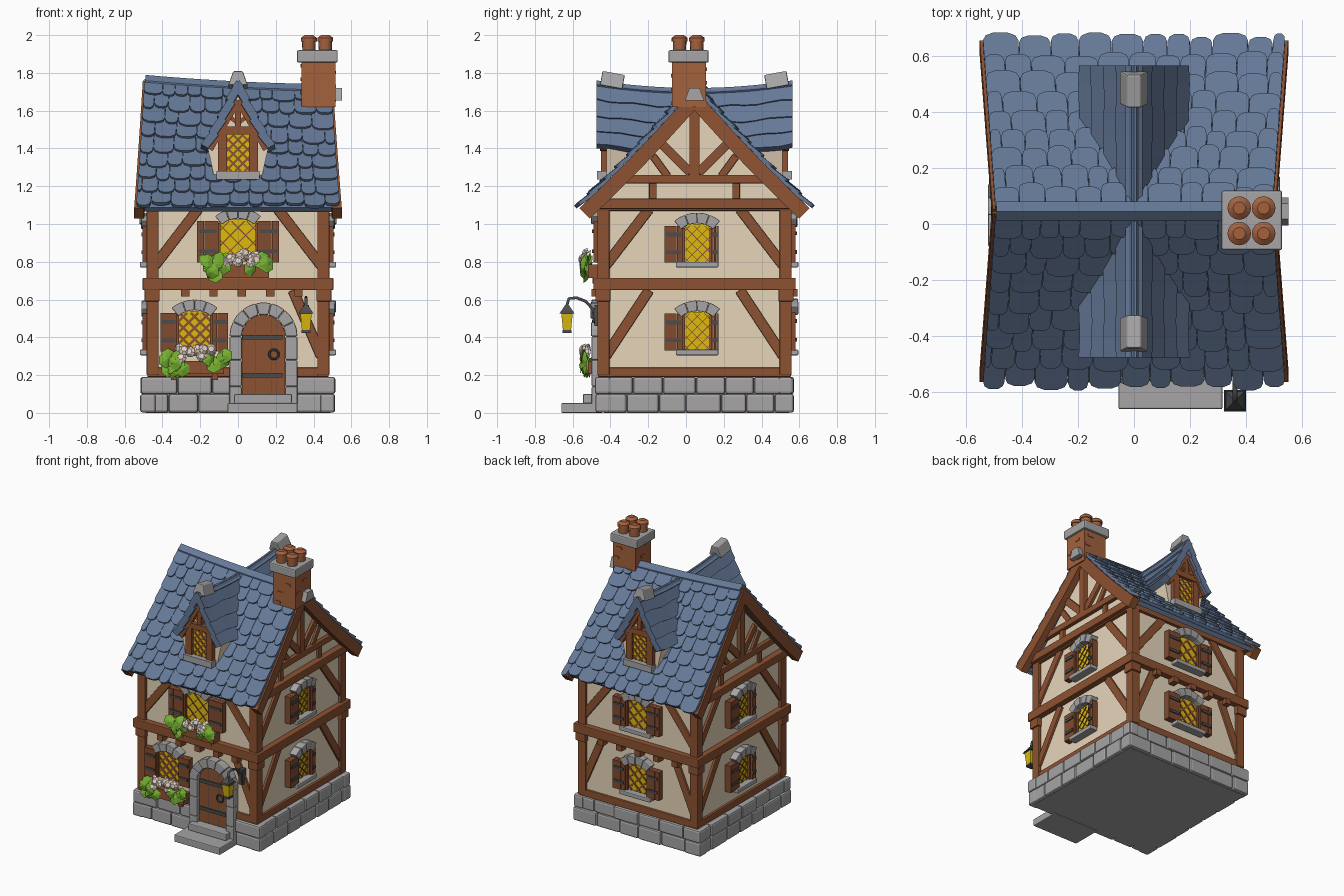
import bpy, bmesh, math, random
from mathutils import Matrix, Vector

random.seed(4)
if "Cube" in bpy.data.objects:
    bpy.data.objects.remove(bpy.data.objects["Cube"], do_unlink=True)

COLOURS = {
    "roof_blue": (0.13, 0.19, 0.31), "timber_brown": (0.265, 0.084, 0.031),
    "shutter_brown": (0.225, 0.07, 0.028), "plaster_cream": (0.83, 0.69, 0.51),
    "stone_grey": (0.385, 0.375, 0.38), "glass_yellow": (0.72, 0.5, 0.004),
    "leaf_green": (0.18, 0.43, 0.03), "petal_white": (0.9, 0.75, 0.66),
    "iron_dark": (0.07, 0.072, 0.075), "brick_red": (0.37, 0.12, 0.048)}
MATS = {}
for key, col in COLOURS.items():
    m = bpy.data.materials.new(key)
    m.use_nodes = True
    m.diffuse_color = (*col, 1)
    m.node_tree.nodes["Principled BSDF"].inputs["Base Color"].default_value = (*col, 1)
    MATS[key] = m

BLUE, TIMBER, SHUTTER, CREAM, STONE, GLASS, LEAF, PETAL, IRON, BRICK = COLOURS
CY = 0.045          # house centre line in y
parts = {}


def part(name, mat):
    return parts.setdefault(name, (bmesh.new(), mat))[0]


def frame(angle, dist):
    """Wall frame: local x across, -y outward, z up."""
    return (Matrix.Translation((0, CY, 0)) @ Matrix.Rotation(math.radians(angle), 4, 'Z')
            @ Matrix.Translation((0, -dist, 0)))


def solid(name, mat, low, high):
    bm = part(name, mat)
    a, b = [bm.verts.new(p) for p in low], [bm.verts.new(p) for p in high]
    bm.faces.new(a[::-1])
    bm.faces.new(b)
    for i in range(len(a)):
        j = (i + 1) % len(a)
        bm.faces.new((a[i], a[j], b[j], b[i]))


def poly(name, mat, M, pts, d0, d1):
    solid(name, mat, *[[M @ Vector((u, -d, z)) for u, z in pts] for d in (d0, d1)])


def rect(name, mat, M, u0, u1, z0, z1, d0, d1):
    poly(name, mat, M, [(u0, z0), (u1, z0), (u1, z1), (u0, z1)], d0, d1)


def beam(name, mat, M, p, q, width, d0, d1):
    p, q = Vector(p), Vector(q)
    n = (q - p).orthogonal().normalized() * width / 2
    poly(name, mat, M, [p - n, q - n, q + n, p + n], d0, d1)


def box(name, mat, x0, x1, y0, y1, z0, z1):
    rect(name, mat, Matrix(), x0, x1, z0, z1, -y0, -y1)


def cone(name, mat, loc, r1, r2, depth, seg, rot=Matrix()):
    bmesh.ops.create_cone(part(name, mat), cap_ends=True, segments=seg, radius1=r1, radius2=r2,
                          depth=depth, matrix=Matrix.Translation(loc) @ rot)


def shell(name, mat, f, us, vs, h0, h1):
    for u0, u1 in zip(us, us[1:]):
        for v0, v1 in zip(vs, vs[1:]):
            quad = [(u0, v0), (u1, v0), (u1, v1), (u0, v1)]
            solid(name, mat, [f(u, v, h0) for u, v in quad], [f(u, v, h1) for u, v in quad])


def steps(a, b, n):
    return [a + (b - a) * i / n for i in range(n + 1)]


def arch(name, M, u, zc, r0, r1, a0, a1, n, d):
    """Ring of wedge stones."""
    for a, b in zip(steps(a0, a1, n), steps(a0, a1, n)[1:]):
        angs = [math.radians(t) for t in (a + 0.2, (a + b) / 2, b - 0.2)]
        pts = [(u + r1 * math.cos(t), zc + r1 * math.sin(t)) for t in angs]
        pts += [(u + r0 * math.cos(t), zc + r0 * math.sin(t)) for t in angs[::-1]]
        poly(name, STONE, M, pts, -0.01, d + random.uniform(-.006, .006))


def lattice(name, M, u, z0, w, h, step, bar, d):
    for s in (-1, 1):
        o = -w / 2 + step / 2
        while o < h + w / 2:
            a, b = max(-w / 2, -o), min(w / 2, h - o)
            if b - a > 0.01:
                beam(name, TIMBER, M, (u + s * a, z0 + a + o), (u + s * b, z0 + b + o), bar, 0, d)
            o += step


def planter(M, u, z, half):
    rect("flower_box", TIMBER, M, u - half, u + half, z, z + 0.07, 0, 0.075)
    for s in (-1, 1):
        rect("flower_box", TIMBER, M, u + s * half * .7 - .015, u + s * half * .7 + .015, z - .03, z, 0, .05)
    # Leaves hang at both ends, blossoms sit in the middle
    for i in range(32):
        s = (-1, -1, 1)[i % 3]
        flower = i > 19
        du = random.uniform(-.55, .7) * half if flower else s * random.uniform(.4, 1.05) * half
        dz = random.uniform(.08, .14) if flower else random.uniform(.01, .1)
        spot = M @ Vector((u + du, -random.uniform(.075, .11), z + dz))
        tilt = M.to_3x3().to_4x4() @ Matrix.Rotation(random.uniform(.9, 1.7), 4, 'X') \
            @ Matrix.Rotation(random.uniform(-.5, .5), 4, 'Y')
        cone("flowers" if flower else "leaves", PETAL if flower else LEAF, spot,
             .03 if flower else .042, .016 if flower else .006, .014, 7 if flower else 6, tilt)


def window(M, u, z0, z1, w, left, right, step, bar, flowers=None):
    rect("window_glass", GLASS, M, u - w / 2, u + w / 2, z0, z1, -0.01, 0.012)
    lattice("window_lattice", M, u, z0, w, z1 - z0 - .01, step, bar, 0.018)
    for s in (-1, 1):
        beam("window_frame", TIMBER, M, (u + s * w / 2, z0), (u + s * w / 2, z1 - .02), .016, 0, .03)
    arch("window_arch", M, u, z1 - 0.13, 0.133, 0.19, 50, 130, 4, 0.055)
    for s, sw in ((-1, left), (1, right)):
        e = u + s * (w / 2 + .002)
        lo, hi = sorted((e, e + s * sw))
        for a, b in zip(steps(lo, hi, 3), steps(lo, hi, 3)[1:]):
            rect("shutters", SHUTTER, M, a + .0005, b - .0005, z0 - .005, z1 - .01, 0, .045)
        for k in (.25, .72):
            z = z0 + k * (z1 - z0)
            rect("shutter_straps", IRON, M, lo + sw * .1, hi - sw * .1, z - .01, z + .01, .04, .052)
    if flowers:
        planter(M, u, flowers[0], flowers[1])
    else:
        rect("window_sill", STONE, M, u - w / 2 - .04, u + w / 2 + .04, z0 - .03, z0, 0, .06)


# Stone plinth: solid core with two courses of blocks, open at the door
box("plinth_core", STONE, -.49, .49, CY - .48, CY + .5, 0, .185)
for ang, dist, spans in ((0, .525, ((-.515, -.04), (.31, .515))), (180, .525, ((-.515, .515),)),
                         (90, .515, ((-.525, .525),)), (270, .515, ((-.525, .525),))):
    M = frame(ang, dist)
    for u, end in spans:
        for z0, z1 in ((.002, .1), (.1, .19)):
            a = u
            while a < end - .01:
                e = a + random.uniform(.13, .2)
                e = end if end - e < .09 else e
                rect("plinth_stones", STONE, M, a + .001, e - .001, z0, z1, -.08, random.uniform(-.008, .003))
                a = e

# Plaster body and gables
box("plaster_walls", CREAM, -.46, .46, CY - .49, CY + .49, .18, 1.13)
poly("gable_walls", CREAM, frame(90, 0), [(-.49, 1.12), (.49, 1.12), (0, 1.62)], -.455, .455)

# Timber framing, all four walls
for ang, dist, half in ((0, .49, .46), (180, .49, .46), (90, .46, .49), (270, .46, .49)):
    M = frame(ang, dist)
    T = "wall_timber"
    side = ang in (90, 270)
    spans = ((-half - .02, -.04), (.31, half + .02)) if ang == 0 else ((-half - .02, half + .02),)
    for a, b in spans:
        rect(T, TIMBER, M, a, b, .19, .24, 0, .02)
    rect(T, TIMBER, M, -half - .045, half + .045, .65, .715, 0, .045)
    rect(T, TIMBER, M, -half - .02, half + .02, 1.07, 1.13, 0, .025)
    for s in (-1, 1):
        rect(T, TIMBER, M, *sorted((s * (half - .04), s * (half + .024))), .2, 1.1, 0, .024)
        rect(T, TIMBER, M, *sorted((s * (half - .045), s * (half + .035))), .59, .66, 0, .035)
        beam(T, TIMBER, M, (s * (half - .25), 1.08), (s * (half - .02), .78), .055, 0, .018)
        if side or ang == 180 or s > 0:
            inset = .25 if side else .17
            beam(T, TIMBER, M, (s * (half - inset), .65), (s * (half - .02), .3), .055, 0, .018)
    if side:
        # Gable truss
        rect(T, TIMBER, M, -.565, .565, 1.08, 1.135, 0, .05)
        rect(T, TIMBER, M, -.4, .4, 1.215, 1.26, 0, .03)
        rect(T, TIMBER, M, -.027, .027, 1.25, 1.63, 0, .03)
        for s in (-1, 1):
            rect(T, TIMBER, M, s * .22 - .02, s * .22 + .02, 1.13, 1.22, 0, .02)
            beam(T, TIMBER, M, (s * .02, 1.27), (s * .17, 1.42), .05, 0, .022)
            beam(T, TIMBER, M, (s * .14, 1.25), (s * .22, 1.36), .04, 0, .018)
        window(M, .014, .8, 1.0, .145, .1, .04, .055, .004)
        window(M, .014, .335, .535, .145, .1, .04, .055, .004)
    else:
        for u in (-.28, -.13, .02, .17, .32):
            rect("joist_ends", TIMBER, M, u - .022, u + .022, .615, .655, 0, .055)

F, B = frame(0, .49), frame(180, .49)
window(F, 0, .8, 1.025, .2, .115, .115, .08, .006, (.715, .165))
window(F, -.23, .33, .54, .18, .09, .085, .06, .013, (.205, .155))
window(B, 0, .8, 1.01, .17, .1, .1, .08, .012)
window(B, 0, .335, .545, .17, .1, .1, .07, .012)

# Door with stone surround, hinges and ring handle
DX = .135
arc = [(DX + .115 * math.cos(a), .405 + .115 * math.sin(a)) for a in steps(0, math.pi, 10)]
poly("door", TIMBER, F, [(DX - .115, .09), (DX + .115, .09)] + arc, -.02, .025)
for u in (-.04, .04):
    rect("door_grooves", IRON, F, DX + u - .0015, DX + u + .0015, .1, .5, .02, .027)
arch("door_surround", F, DX, .405, .115, .18, 0, 180, 7, .055)
for s in (-1, 1):
    for z0, z1 in ((.0, .14), (.14, .28), (.28, .405)):
        rect("door_surround", STONE, F, *sorted((DX + s * .115, DX + s * .18)), z0, z1 - .001, 0, .055)
for z in (.2, .4):
    rect("door_hinges", IRON, F, DX - .11, DX + .1, z - .012, z + .012, .02, .034)
bpy.ops.mesh.primitive_torus_add(major_radius=.025, minor_radius=.006, major_segments=14, minor_segments=6,
                                 location=(.19, CY - .525, .31), rotation=(math.pi / 2, 0, 0))
bpy.context.object.name = "door_handle"
bpy.context.object.data.materials.append(MATS[IRON])
box("door_steps", STONE, -.055, .315, -.66, -.44, 0, .052)
box("door_steps", STONE, -.02, .285, -.545, -.43, .05, .1)


# Main roof: deck, verge boards and rows of rounded tiles
def roof(s):
    def f(a, t, h):
        x = a * (.54 - .045 * (1 - t))
        zr = 1.715 - .05 * x + .04 * x * x
        z = zr - (zr - 1.075) * (1.1 * t - .1 * t * t)
        return Vector((x, CY + s * (.6 * t + .7 * h), z + .72 * h))
    return f


OUTLINE = [(-.5, 0), (.5, 0), (.5, .78), (.42, .92), (.2, 1), (-.2, 1), (-.42, .92), (-.5, .78)]
ROWS = 9
for s in (-1, 1):
    f = roof(s)
    shell("roof_deck", BLUE, f, steps(-.98, .98, 6), steps(0, .98, 6), -.03, 0)
    for e in (-1, 1):
        shell("verge_boards", TIMBER, f, sorted((e * .92, e * 1.018)), steps(0, 1, 6), -.065, .012)
    for r in range(ROWS):
        a = -1 - (.09 if r % 2 else 0)
        while a < .97:
            w = random.uniform(.13, .24)
            lo, hi = max(a, -1), min(a + w, 1)
            if hi > .93:
                hi = 1
            c, wd, drop = (lo + hi) / 2, hi - lo - .004, random.uniform(-.015, .015)
            t0, L = max(0, (r - .5) / ROWS), 1.5 / ROWS if r else 1 / ROWS
            rings = [[f(c + p * wd, t0 + q * (L + drop), .004 + q * .018 + k) for p, q in OUTLINE]
                     for k in (0, .02)]
            solid("roof_tiles", BLUE, *rings)
            a = hi if hi < 1 else 2
ridge = roof(1)
for v in (-1, 1):
    shell("ridge_cap", BLUE, lambda a, t, h: ridge(a, 0, 0) + Vector((0, v * t * .035, .03 - t * .03 + h)),
          steps(-.99, .99, 10), [0, 1], -.02, .01)
poly("ridge_end_stone", STONE, frame(90, .49), [(-.05, 1.655), (.05, 1.655), (.028, 1.72), (-.028, 1.72)], -.02, .06)


# Cross dormer: body, stepped roof courses, facing and cap stones
def dormer(s):
    def f(y, t, h):
        zr = 1.715 + .15 * y * y
        z = zr - .335 * (1.2 * t - .2 * t * t)
        return Vector((s * (.175 * t + .86 * h), CY + y, z + .5 * h))
    return f


poly("dormer_body", CREAM, frame(0, 0), [(-.115, 1.2), (.115, 1.2), (.16, 1.4), (0, 1.68), (-.16, 1.4)],
     -.465, .465)
for s in (-1, 1):
    f = dormer(s)
    for k in range(4):
        shell("dormer_roof", BLUE, lambda y, t, h: f(y, t + .015 * math.sin(25 * y + k) * (t > .1), h + .01 * (t * 4 - k)),
              steps(-.52, .52, 16), [k / 4, (k + 1.08) / 4], -.035, .01)
for ang in (0, 180):
    M = frame(ang, .465)
    T = "dormer_timber"
    for s in (-1, 1):
        beam(T, TIMBER, M, (0, 1.655), (s * .15, 1.395), .035, 0, .035)
        rect(T, TIMBER, M, s * .083 - .024, s * .083 + .024, 1.27, 1.5, 0, .03)
        beam(T, TIMBER, M, (0, 1.53), (s * .05, 1.575), .02, 0, .02)
    rect(T, TIMBER, M, -.12, .12, 1.475, 1.515, 0, .034)
    rect(T, TIMBER, M, -.015, .015, 1.5, 1.64, 0, .03)
    rect("dormer_glass", GLASS, M, -.06, .06, 1.28, 1.475, 0, .01)
    lattice("dormer_lattice", M, 0, 1.28, .12, .19, .05, .011, .016)
    rect("dormer_sill", STONE, M, -.115, .115, 1.235, 1.28, -.03, .05)
    # Cap stone tips up towards the gable
    tip = M @ Matrix.Translation((0, .03, 1.76)) @ Matrix.Rotation(-.18, 4, 'X')
    poly("dormer_cap", STONE, tip, [(-.052, -.035), (.052, -.035), (.025, .04), (-.025, .04)], -.06, .06)

# Chimney with four domed pots
box("chimney_stack", BRICK, .335, .515, -.075, .105, 1.62, 1.87)
for i in range(12):
    u, z = random.uniform(-.07, .07), 1.64 + .018 * i
    rect("chimney_bricks", BRICK, Matrix.Translation((.425, .015, 0)) @ Matrix.Rotation(i * math.pi / 2, 4, 'Z'),
         u - .02, u + .02, z - .009, z + .009, .08, .095)
box("chimney_cap", STONE, .312, .528, -.093, .12, 1.855, 1.92)
for x in (.375, .462):
    for y in (-.034, .057):
        for z, r1, r2, h in ((1.94, .034, .036, .07), (1.975, .042, .042, .02), (1.9925, .042, .022, .015)):
            cone("chimney_pots", BRICK, (x, y, z), r1, r2, h, 16)

# Hanging lantern on a curved bracket
LX, LY = .36, -.63
curve = bpy.data.curves.new("lantern_bracket", 'CURVE')
curve.dimensions, curve.bevel_depth, curve.bevel_resolution = '3D', .009, 1
sp = curve.splines.new('POLY')
path = [(-.48, .47), (-.485, .54), (-.53, .59), (-.58, .61), (-.62, .605), (LY, .57)]
sp.points.add(len(path) - 1)
for p, (y, z) in zip(sp.points, path):
    p.co = (LX, y, z, 1)
curve.materials.append(MATS[IRON])
bpy.context.collection.objects.link(bpy.data.objects.new("lantern_bracket", curve))
turn = Matrix.Rotation(math.pi / 4, 4, 'Z')
cone("lantern_glass", GLASS, (LX, LY, .485), .03, .044, .1, 4, turn)
for z, r1, r2, h in ((.55, .055, .012, .045), (.43, .034, .034, .016), (.532, .05, .05, .01)):
    cone("lantern_metal", IRON, (LX, LY, z), r1, r2, h, 4, turn)
box("lantern_plate", IRON, LX - .015, LX + .015, -.485, -.44, .46, .57)

# Turn the collected parts into objects
BEVEL = {"plinth_stones": .012, "window_arch": .005, "door_surround": .007, "wall_timber": .005,
         "door_steps": .006, "chimney_cap": .008, "dormer_cap": .006, "window_sill": .006}
for name, (bm, mat) in parts.items():
    bmesh.ops.recalc_face_normals(bm, faces=bm.faces)
    me = bpy.data.meshes.new(name)
    bm.to_mesh(me)
    bm.free()
    me.materials.append(MATS[mat])
    ob = bpy.data.objects.new(name, me)
    bpy.context.collection.objects.link(ob)
    if name in BEVEL:
        mod = ob.modifiers.new("soft_edges", 'BEVEL')
        mod.width, mod.segments = BEVEL[name], 2
